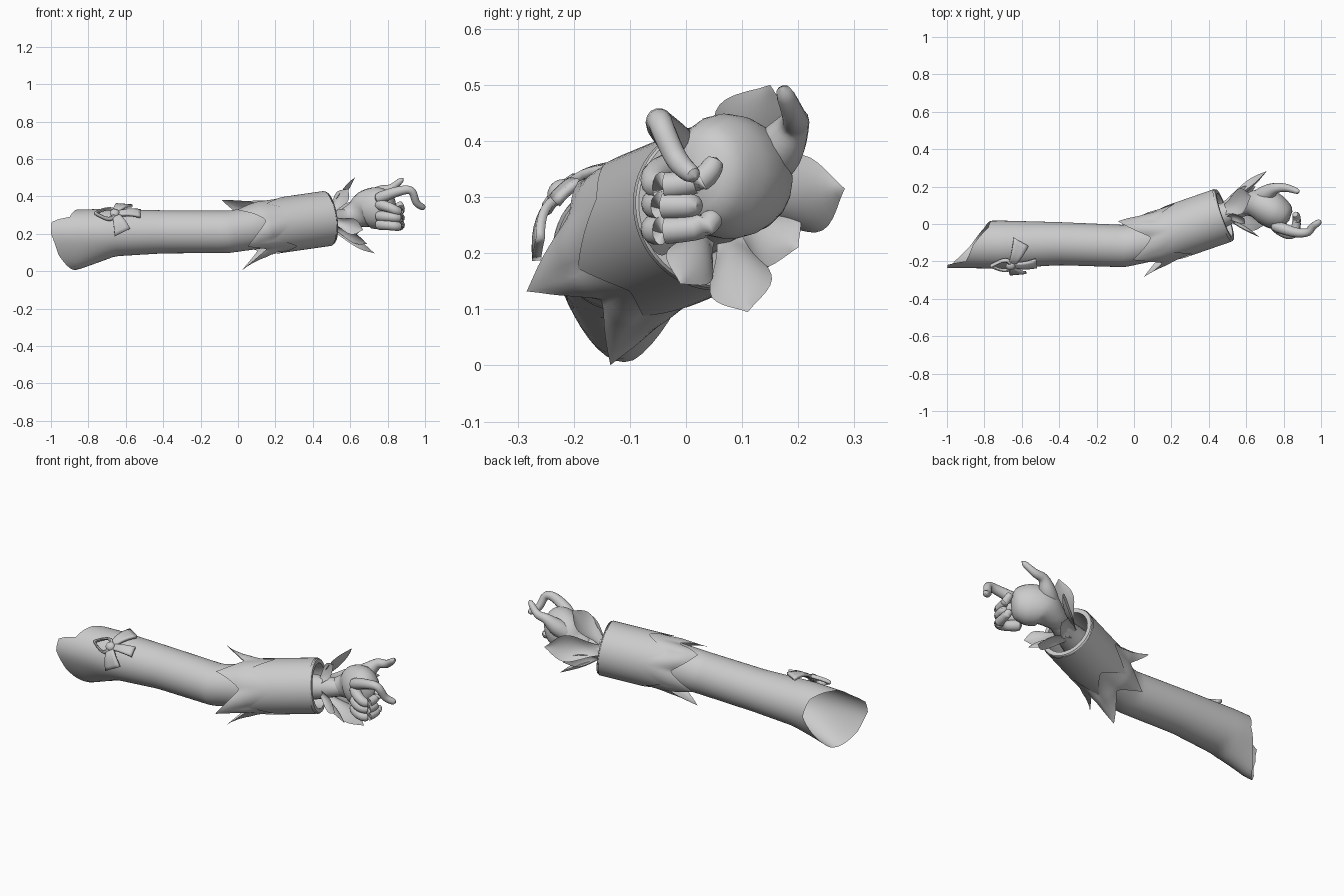
import bpy, bmesh
from math import sin, cos, pi, radians
from mathutils import Vector as V

if "Cube" in bpy.data.objects:
    bpy.data.objects.remove(bpy.data.objects["Cube"], do_unlink=True)

grey = bpy.data.materials.new("plain grey")
grey.use_nodes = True
grey.diffuse_color = (0.6, 0.6, 0.6, 1)
grey.node_tree.nodes["Principled BSDF"].inputs["Base Color"].default_value = (0.6, 0.6, 0.6, 1)


def surface(name, fn, rows, cols, wrap=True, caps=False, thick=0):
    """Skin a grid of points fn(row fraction, column fraction)."""
    bm = bmesh.new()
    n = cols if wrap else cols + 1
    g = [[bm.verts.new(fn(i / rows, j / cols)) for j in range(n)] for i in range(rows + 1)]
    for a, b in zip(g, g[1:]):
        for j in range(cols):
            k = (j + 1) % n
            bm.faces.new((a[j], a[k], b[k], b[j]))
    if caps:
        bm.faces.new(g[0])
        bm.faces.new(g[-1])
    bmesh.ops.remove_doubles(bm, verts=bm.verts, dist=0.0001)
    bmesh.ops.recalc_face_normals(bm, faces=bm.faces)
    me = bpy.data.meshes.new(name)
    bm.to_mesh(me)
    bm.free()
    ob = bpy.data.objects.new(name, me)
    bpy.context.collection.objects.link(ob)
    me.materials.append(grey)
    if thick:
        ob.modifiers.new("thickness", "SOLIDIFY").thickness = thick
    bpy.ops.object.select_all(action="DESELECT")
    ob.select_set(True)
    bpy.context.view_layer.objects.active = ob
    bpy.ops.object.shade_smooth_by_angle(angle=radians(40))
    return ob


def spline(pts, t):
    """Smooth interpolation through the points."""
    s = t * (len(pts) - 1)
    i = min(int(s), len(pts) - 2)
    f = s - i
    p = [V(pts[max(0, min(len(pts) - 1, i + k))]) for k in (-1, 0, 1, 2)]
    return 0.5 * (2 * p[1] + (p[2] - p[0]) * f + (2 * p[0] - 5 * p[1] + 4 * p[2] - p[3]) * f ** 2
                  + (3 * p[1] - p[0] - 3 * p[2] + p[3]) * f ** 3)


def along(pts, x):
    """Linear interpolation of table rows by their first entry."""
    for a, b in zip(pts, pts[1:]):
        if x <= b[0] or b is pts[-1]:
            f = max(0, (x - a[0]) / (b[0] - a[0]))
            return [p + (q - p) * f for p, q in zip(a, b)]


# Sleeve with a slanted, notched and flared shoulder opening
stations = [(-1, -.11, .20, .125), (-.7, -.11, .205, .128), (-.4, -.105, .21, .115),
            (-.05, -.118, .21, .113), (.12, -.08, .235, .115), (.3, -.01, .255, .11)]
opening = [(0, -.76), (45, -.78), (90, -.86), (136, -.9), (146, -.995), (180, -1),
           (225, -.96), (270, -.87), (315, -.8), (360, -.76)]


def sleeve(t, u):
    a = 2 * pi * u
    start = along(opening, u * 360)[1]
    x = start + (.3 - start) * t
    _, y, z, r = along(stations, x)
    flare = max(0, -sin(a)) ** 2 * .07 * max(0, min(1, (-.66 - x) / .2))
    return x, y + r * cos(a), z + (r + flare) * sin(a)


surface("sleeve", sleeve, 40, 48)

# Cuff layers with leaf shaped points on the elbow side
A, B = V((0, -.118, .213)), V((.48, .048, .282))
axis = (B - A).normalized()
side = V((0, 0, 1)).cross(axis).normalized()
up = axis.cross(side)


def cuff_layer(name, valley, depth, flare, lift, end):
    def point(t, u):
        a = 2 * pi * u + radians(48) + .22 * max(0, 1 - abs(u - .4) * 5)
        tip = abs((u * 5) % 1 - .5) * 2
        edge = valley - depth * tip ** 1.3
        s = edge + (end - edge) * t
        wide = (1, .15, .65, .85, .25, 1)[int(u * 5 + .5)]
        r = .12 + .022 * min(1, max(0, s / .25)) + lift
        r += flare * wide * tip ** 1.5 * max(0, 1 - t * 2.6) ** 1.5
        return A.lerp(B, s) + side * r * cos(a) + up * r * sin(a)
    return surface(name, point, 24, 80)


cuff_layer("cuff", .23, .26, .11, 0, 1)
cuff_layer("cuff_overlay", .56, .26, 0, .006, .99)


def cuff_rim(t, u):
    a = 2 * pi * u
    s, r = [(1, .146), (1.012, .142), (1.012, .12), (.7, .115)][round(t * 3)]
    return A.lerp(B, s) + side * r * cos(a) + up * r * sin(a)


surface("cuff_rim", cuff_rim, 3, 48)


# Hand held on edge, fingers curling towards the back
def tube(name, pts, radii, tall=1, rows=20, cols=14):
    def point(t, u):
        c = spline(pts, t)
        d = (spline(pts, min(1, t + .02)) - spline(pts, max(0, t - .02))).normalized()
        w = V((0, 1, 0)) if abs(d.y) < .9 else V((1, 0, 0))
        w = (w - d * d.dot(w)).normalized()
        h = d.cross(w)
        r = spline([(q, 0, 0) for q in radii], t).x
        e = min(t, 1 - t) / .12
        r *= (1 - (1 - min(1, e)) ** 2) ** .5 * .98 + .02
        k = 1 + (tall - 1) * min(1, t * 1.3)
        return c + w * r * cos(2 * pi * u) + h * r * k * sin(2 * pi * u)
    return surface(name, point, rows, cols, caps=True)


tube("forearm", [(.35, .0, .265), (.48, .05, .275), (.58, .09, .285), (.68, .1, .315)],
     [.085, .065, .05, .05])
tube("palm", [(.54, .085, .28), (.62, .105, .3), (.69, .1, .33), (.76, .06, .338), (.83, .02, .34)],
     [.04, .065, .092, .092, .06], 1.2, 24, 20)
tube("index_finger", [(.73, .0, .38), (.85, -.042, .425), (.925, -.045, .43),
                      (.955, -.015, .365), (1.0, .018, .335)], [.035, .027, .022, .02, .016])


def curled(name, z, drop, reach, rise):
    tube(name, [(.74, .0, z), (.81, -.05, z - drop / 2), (.855, -.045, z - drop),
                (.87, reach / 2, z - drop + rise / 4), (.86, reach, z - drop + rise)],
         [.032, .027, .025, .022, .018])


curled("middle_finger", .36, .04, .055, .05)
curled("ring_finger", .295, .01, .01, .0)
curled("little_finger", .25, .01, .055, .03)
tube("thumb", [(.64, .12, .33), (.71, .165, .385), (.76, .192, .43), (.82, .192, .445),
               (.885, .17, .497)], [.045, .045, .028, .021, .015])


# Petals flaring around the wrist
def petal(number, degrees, tip, width):
    a = radians(degrees)
    out = side * cos(a) + up * sin(a)
    base = V((.5, .062, .277)) + out * .055
    tip = V(tip)
    across = (tip - base).cross(out).normalized()

    def point(t, u):
        w = width * (.4 + .6 * sin(pi * t ** 1.5)) * (1 - t ** 6)
        k = u * 2 - 1
        bend = .03 * k * k * sin(pi * t) - .025 * sin(pi * t)
        return base.lerp(tip, t) + across * w * k + out * bend
    surface("wrist_petal_%d" % number, point, 14, 8, wrap=False)


petals = [(70, (.625, .15, .5), .075), (15, (.71, .283, .315), .075), (-35, (.65, .2, .21), .06),
          (-75, (.73, .11, .095), .06), (-125, (.69, -.01, .145), .05), (190, (.67, -.07, .22), .045),
          (125, (.59, .03, .44), .05)]
for i, p in enumerate(petals):
    petal(i + 1, *p)

# Bow on the upper sleeve, wrapped to the sleeve's curve
centre, normal, rise = V((-.66, -.215, .3)), V((0, -.7, .7)), V((0, .7, .7))


def on_sleeve(p, q, lift):
    return centre + V((p, 0, 0)) + rise * q + normal * (lift - q * q / .3)


def ribbon(name, degrees, length, near, far):
    a = radians(degrees)

    def point(t, u):
        d, w = length * t, (near + (far - near) * t) * (u - .5)
        return on_sleeve(d * cos(a) - w * sin(a), d * sin(a) + w * cos(a), .012 + .012 * sin(pi * t))
    surface(name, point, 8, 4, wrap=False, thick=.016)


ribbon("bow_upper_ribbon", 66, .14, .03, .085)
ribbon("bow_side_ribbon", 4, .14, .03, .06)
ribbon("bow_lower_ribbon", -68, .115, .03, .09)


# Teardrop loop and central knot
def loop(t, u):
    a, b = 2 * pi * t, 2 * pi * u
    r = 1 + .22 * cos(b)
    return on_sleeve(-.05 + .05 * r * cos(a), .034 * r * sin(a) * (1 + .6 * cos(a)), .014 + .012 * sin(b))


surface("bow_loop", loop, 28, 8)


def knot(t, u):
    r = .026 * sin(pi * t)
    return on_sleeve(r * cos(2 * pi * u), r * sin(2 * pi * u), .016 - .018 * cos(pi * t))


surface("bow_knot", knot, 10, 14)
